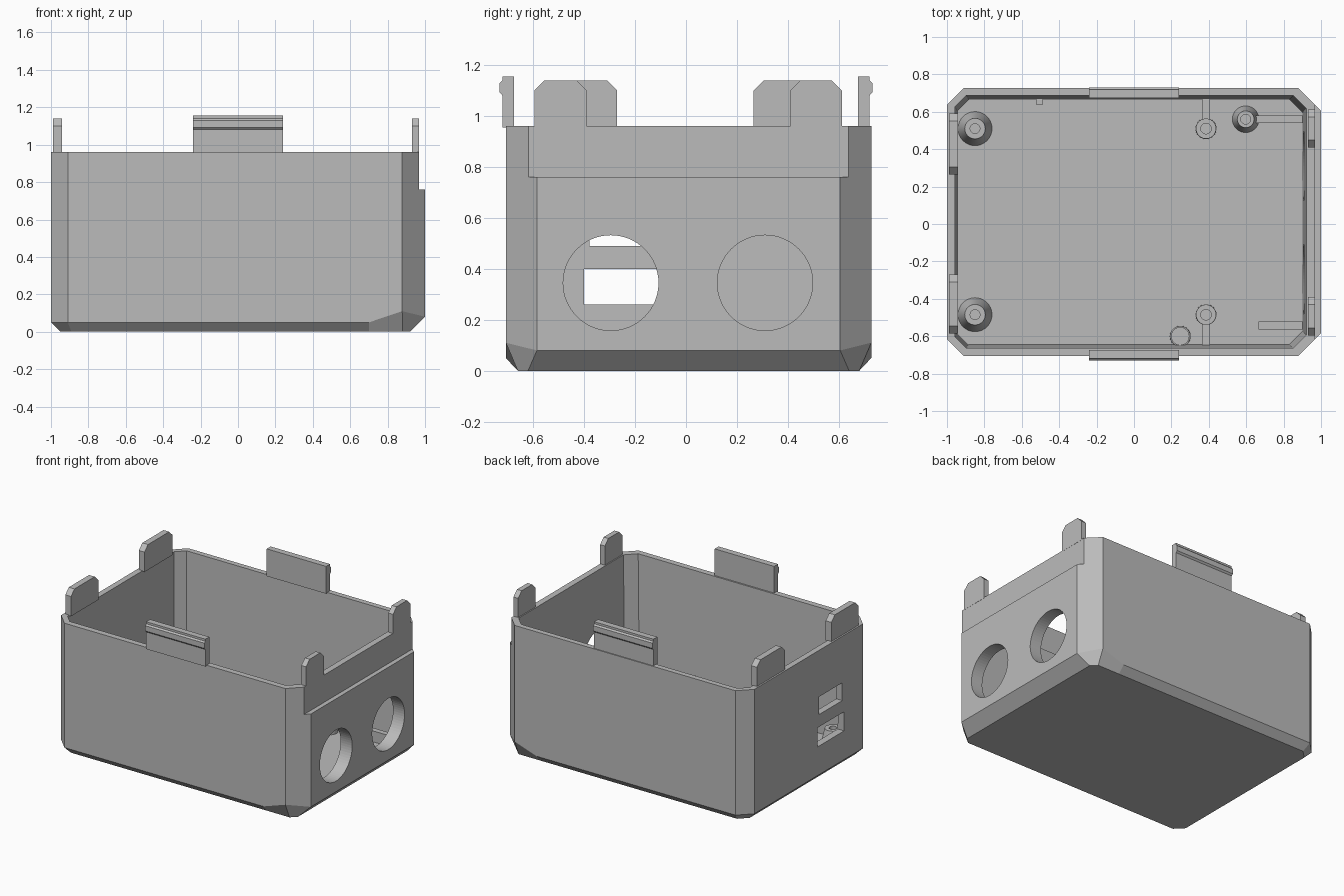
import bpy, bmesh, math

cube = bpy.data.objects.get("Cube")
if cube:
    bpy.data.objects.remove(cube, do_unlink=True)

grey = bpy.data.materials.new("plain_grey")
grey.use_nodes = True
COLOUR = (0.5, 0.5, 0.5, 1)
grey.diffuse_color = COLOUR
grey.node_tree.nodes["Principled BSDF"].inputs["Base Color"].default_value = COLOUR


def loft(name, rings):
    """Join equal rings of points with quads and cap both ends."""
    bm = bmesh.new()
    loops = [[bm.verts.new(p) for p in ring] for ring in rings]
    n = len(loops[0])
    for low, high in zip(loops, loops[1:]):
        for i in range(n):
            j = (i + 1) % n
            bm.faces.new((low[i], low[j], high[j], high[i]))
    bm.faces.new(loops[0][::-1])
    bm.faces.new(loops[-1])
    bmesh.ops.recalc_face_normals(bm, faces=bm.faces)
    mesh = bpy.data.meshes.new(name)
    bm.to_mesh(mesh)
    bm.free()
    mesh.materials.append(grey)
    obj = bpy.data.objects.new(name, mesh)
    bpy.context.collection.objects.link(obj)
    return obj


def box(name, x0, x1, y0, y1, z0, z1):
    return loft(name, [[(x0, y0, z), (x1, y0, z), (x1, y1, z), (x0, y1, z)] for z in (z0, z1)])


def extrude_x(name, profile, x0, x1):
    return loft(name, [[(x, y, z) for y, z in profile] for x in (x0, x1)])


def outline(left, right, front, back, cl, cr, heights):
    """Rectangle with cut corners, split where the bottom bevel widens."""
    pts = [(left + cl, front), (0.7, front), (right - cr, front), (right, front + cr),
           (right, back - cr), (right - cr, back), (0.7, back), (left + cl, back),
           (left, back - cl), (left, front + cl)]
    return [(x, y, z) for (x, y), z in zip(pts, heights)]


def flat(z):
    return [z] * 10


def circle(r, n=40):
    return [(r * math.cos(math.tau * i / n), r * math.sin(math.tau * i / n)) for i in range(n)]


def cut(target, cutter):
    cutter.hide_render = True
    mod = target.modifiers.new("cut", "BOOLEAN")
    mod.operation = "DIFFERENCE"
    mod.solver = "EXACT"
    mod.object = cutter
    bpy.context.view_layer.objects.active = target
    bpy.ops.object.modifier_apply(modifier=mod.name)
    bpy.data.objects.remove(cutter, do_unlink=True)


# Outer shell with bevelled base
TOP = 0.96
bevel = [0.05, 0.05, 0.11, 0.08, 0.08, 0.11, 0.05, 0.05, 0.05, 0.05]
shell = loft("box_shell", [
    outline(-0.95, 0.92, -0.66, 0.68, 0.06, 0.04, flat(0)),
    outline(-1, 1, -0.707, 0.727, 0.09, 0.122, bevel),
    outline(-1, 1, -0.707, 0.727, 0.09, 0.122, flat(TOP))])

# Tapered cavity
cut(shell, loft("cavity_cutter", [
    outline(-0.945, 0.9, -0.645, 0.665, 0.06, 0.07, flat(0.05)),
    outline(-0.957, 0.922, -0.664, 0.688, 0.06, 0.07, flat(TOP + 0.01))]))

# Step along the upper right wall
cut(shell, box("step_cutter", 0.967, 1.1, -1, 1, 0.76, 1.1))

# Round ports in the right wall, slots in the left wall
for y in (-0.295, 0.31):
    cut(shell, extrude_x("port_cutter", [(y + a, 0.345 + b) for a, b in circle(0.187, 64)], 0.8, 1.1))
cut(shell, box("lower_slot_cutter", -1.1, -0.9, -0.4, -0.09, 0.26, 0.4))
cut(shell, box("upper_slot_cutter", -1.1, -0.9, -0.378, -0.11, 0.49, 0.62))

# Front and back latches with an outward lip
latch = [(0.72, 0.955), (0.72, 1.08), (0.731, 1.092), (0.731, 1.13), (0.72, 1.14),
         (0.72, 1.155), (0.675, 1.155), (0.675, 0.955)]
for name, s in (("front_latch", -1), ("back_latch", 1)):
    extrude_x(name, [(s * y, z) for y, z in latch], -0.24, 0.24)


# Side tabs with clipped corners
def tab(name, x0, x1, y0, y1):
    c, top = 0.04, 1.14
    extrude_x(name, [(y0, 0.955), (y1, 0.955), (y1, top - c), (y1 - c, top),
                     (y0 + c, top), (y0, top - c)], x0, x1)


tab("right_front_tab", 0.93, 0.968, -0.595, -0.39)
tab("right_back_tab", 0.93, 0.968, 0.41, 0.612)
tab("left_front_tab", -0.988, -0.942, -0.585, -0.27)
tab("left_back_tab", -0.988, -0.942, 0.265, 0.59)


# Screw posts standing on the floor, each with a blind hole
def post(name, x, y, base, top, hole, height):
    profile = [(base, 0.045), (top, height), (hole, height), (hole, 0.08)]
    obj = loft(name, [[(x + a, y + b, z) for a, b in circle(r)] for r, z in profile])
    bpy.ops.object.select_all(action="DESELECT")
    obj.select_set(True)
    bpy.context.view_layer.objects.active = obj
    bpy.ops.object.shade_smooth_by_angle(angle=math.radians(30))


for side, y in (("front", -0.485), ("back", 0.51)):
    post(side + "_left_post", -0.85, y, 0.092, 0.055, 0.026, 0.21)
    post(side + "_middle_post", 0.385, y, 0.056, 0.054, 0.028, 0.21)
post("corner_post", 0.597, 0.56, 0.072, 0.045, 0.026, 0.21)
post("round_socket", 0.247, -0.6, 0.056, 0.054, 0.046, 0.18)

# Ribs joining posts to walls
box("front_post_rib", 0.363, 0.407, -0.67, -0.535, 0.045, 0.2)
box("back_post_rib", 0.363, 0.407, 0.56, 0.69, 0.045, 0.2)
box("right_back_rib", 0.64, 0.92, 0.54, 0.58, 0.045, 0.13)
box("right_front_rib", 0.665, 0.92, -0.565, -0.52, 0.045, 0.13)
box("back_wall_rib", -0.525, -0.487, 0.64, 0.69, 0.045, 0.2)
